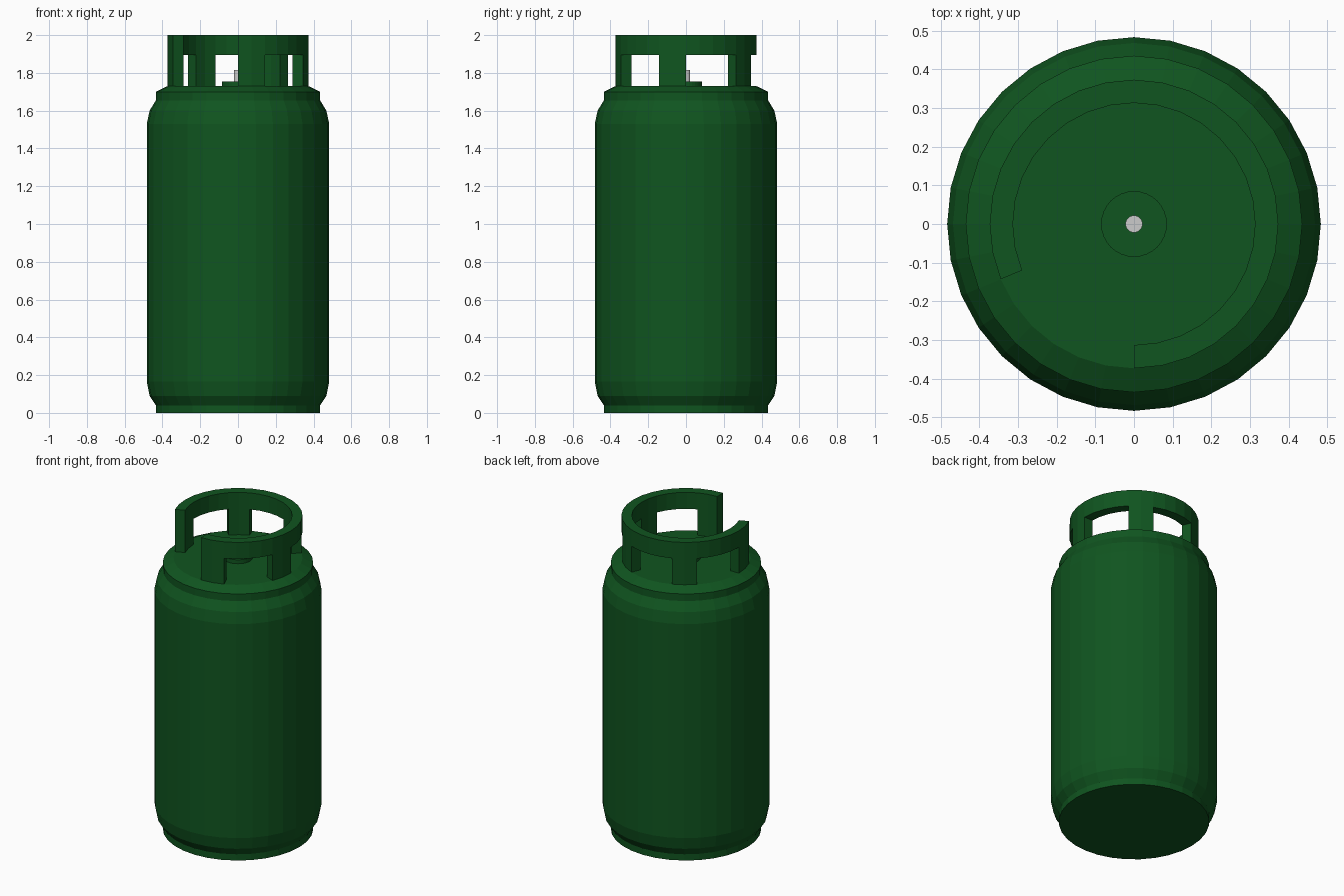
import bpy, bmesh
from math import sin, cos, radians

if "Cube" in bpy.data.objects:
    bpy.data.objects.remove(bpy.data.objects["Cube"])

SIDES = 32
STEP = 360 / SIDES


def material(name, color):
    m = bpy.data.materials.new(name)
    m.diffuse_color = color
    m.use_nodes = True
    m.node_tree.nodes["Principled BSDF"].inputs["Base Color"].default_value = m.diffuse_color
    return m


green = material("green_paint", (0.005, 0.09, 0.014, 1))


def finish(name, bm, mat=None):
    bmesh.ops.recalc_face_normals(bm, faces=bm.faces[:])
    me = bpy.data.meshes.new(name)
    bm.to_mesh(me)
    bm.free()
    ob = bpy.data.objects.new(name, me)
    bpy.context.collection.objects.link(ob)
    if mat:
        me.materials.append(mat)
    return ob


def lathe(name, profile, sides, mat=None):
    """Closed solid of revolution from (radius, z) points, bottom to top."""
    bm = bmesh.new()
    rings = []
    for r, z in profile:
        rings.append([bm.verts.new((r * cos(radians(360 * i / sides)),
                                    r * sin(radians(360 * i / sides)), z))
                      for i in range(sides)])
    for a, b in zip(rings, rings[1:]):
        for i in range(sides):
            j = (i + 1) % sides
            bm.faces.new((a[i], a[j], b[j], b[i]))
    bm.faces.new(rings[0][::-1])
    bm.faces.new(rings[-1])
    return finish(name, bm, mat)


# Tank with foot, rounded shoulders and neck plate
lathe("tank_body", [(0.435, 0), (0.435, 0.04), (0.468, 0.09), (0.483, 0.165),
                    (0.483, 1.53), (0.468, 1.60), (0.435, 1.655),
                    (0.435, 1.70), (0.373, 1.73)], SIDES, green)

# Handle collar: C-shaped guard of 26 segments, solid leg every 6 segments
R_IN, R_OUT, Z_LOW, Z_MID, Z_TOP = 0.313, 0.373, 1.725, 1.895, 2.0
START, SEGMENTS = -90, 26


def leg(i):
    return i % 6 < 2


bm = bmesh.new()
cache = {}


def vert(i, r, z):
    key = (i, r, z)
    if key not in cache:
        a = radians(START + i * STEP)
        cache[key] = bm.verts.new((r * cos(a), r * sin(a), z))
    return cache[key]


cells = {(i, R_IN, Z_MID) for i in range(SEGMENTS)}
cells |= {(i, R_IN, Z_LOW) for i in range(SEGMENTS) if leg(i)}
for i, _, z in cells:
    top = Z_TOP if z == Z_MID else Z_MID
    j = i + 1
    quads = [[(i, R_OUT, z), (j, R_OUT, z), (j, R_OUT, top), (i, R_OUT, top)],
             [(i, R_IN, z), (j, R_IN, z), (j, R_IN, top), (i, R_IN, top)]]
    # Only close the sides that have no neighbouring cell
    for k, n in ((i, i - 1), (j, i + 1)):
        if (n, R_IN, z) not in cells:
            quads.append([(k, R_IN, z), (k, R_OUT, z), (k, R_OUT, top), (k, R_IN, top)])
    if z == Z_MID:
        quads.append([(i, R_IN, top), (j, R_IN, top), (j, R_OUT, top), (i, R_OUT, top)])
    if z == Z_LOW or not leg(i):
        quads.append([(i, R_IN, z), (j, R_IN, z), (j, R_OUT, z), (i, R_OUT, z)])
    for q in quads:
        bm.faces.new([vert(*p) for p in q])
finish("handle_collar", bm, green)

# Valve seat and stem
lathe("valve_seat", [(0.085, 1.72), (0.085, 1.755)], SIDES, green)
lathe("valve_stem", [(0.022, 1.75), (0.022, 1.815)], SIDES)
